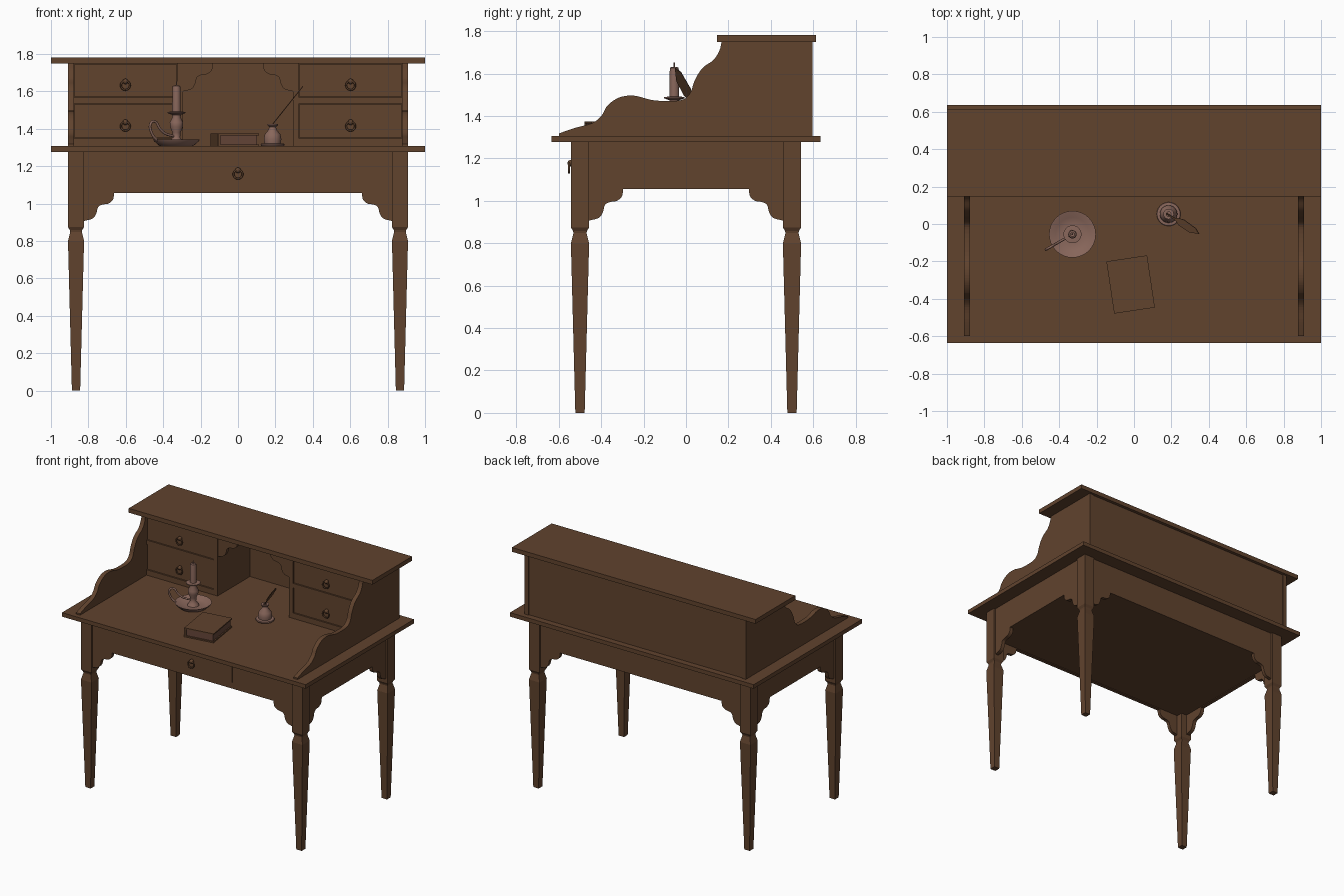
import bpy, bmesh, math
from mathutils import Vector as V, Matrix

old = bpy.data.objects.get("Cube")
if old:
    bpy.data.objects.remove(old, do_unlink=True)


def material(name, r, g, b):
    m = bpy.data.materials.new(name)
    m.use_nodes = True
    m.diffuse_color = (r, g, b, 1)
    m.node_tree.nodes["Principled BSDF"].inputs["Base Color"].default_value = (r, g, b, 1)
    return m


WOOD = material("brown wood", 0.119, 0.056, 0.027)
CLAY = material("dusty rose ceramic", 0.25, 0.135, 0.105)
PAPER = material("aged paper", 0.13, 0.06, 0.04)
X, Y, Z = V((1, 0, 0)), V((0, 1, 0)), V((0, 0, 1))


def finish(name, bm, mat, smooth=False):
    bmesh.ops.recalc_face_normals(bm, faces=bm.faces)
    me = bpy.data.meshes.new(name)
    bm.to_mesh(me)
    bm.free()
    me.materials.append(mat)
    if smooth:
        me.shade_smooth()
        me.set_sharp_from_angle(angle=math.radians(40))
    ob = bpy.data.objects.new(name, me)
    bpy.context.collection.objects.link(ob)
    return ob


def box(name, x, y, z, mat=WOOD):
    bm = bmesh.new()
    bmesh.ops.create_cube(bm, size=1)
    for v in bm.verts:
        v.co = V([(r[0] + r[1]) / 2 + c * (r[1] - r[0]) for c, r in zip(v.co, (x, y, z))])
    return finish(name, bm, mat)


def prism(name, pts, origin, u, v, depth, mat=WOOD):
    """Flat outline in the u, v plane, pushed along depth."""
    bm = bmesh.new()
    face = bm.faces.new([bm.verts.new(V(origin) + u * a + v * b) for a, b in pts])
    ext = bmesh.ops.extrude_face_region(bm, geom=[face])["geom"]
    bmesh.ops.translate(bm, vec=depth, verts=[e for e in ext if isinstance(e, bmesh.types.BMVert)])
    return finish(name, bm, mat)


def spline(pts, n=5):
    """Smooth curve through the points."""
    p = [V(q) for q in pts]
    p = [2 * p[0] - p[1]] + p + [2 * p[-1] - p[-2]]
    out = []
    for a, b, c, d in zip(p, p[1:], p[2:], p[3:]):
        for i in range(n):
            t = i / n
            out.append((2 * b + (c - a) * t + (2 * a - 5 * b + 4 * c - d) * t * t
                        + (3 * b - a - 3 * c + d) * t ** 3) / 2)
    return out + [p[-2]]


def lathe(name, profile, loc, sides=24, mat=CLAY, square=False):
    """Rings of (radius, height); square gives four-sided posts."""
    bm = bmesh.new()
    sides = 4 if square else sides
    k, off = (math.sqrt(2), math.pi / 4) if square else (1, 0)
    rings = []
    for r, z in profile:
        rings.append([bm.verts.new(V(loc) + V((k * r * math.cos(off + math.tau * i / sides),
                                              k * r * math.sin(off + math.tau * i / sides), z)))
                      for i in range(sides)])
    for a, b in zip(rings, rings[1:]):
        for i in range(sides):
            j = (i + 1) % sides
            bm.faces.new((a[i], a[j], b[j], b[i]))
    bm.faces.new(rings[0])
    bm.faces.new(rings[-1])
    return finish(name, bm, mat, not square)


def tube(name, pts, radius, mat, cyclic=False):
    cu = bpy.data.curves.new(name, "CURVE")
    cu.dimensions = "3D"
    cu.bevel_depth, cu.bevel_resolution, cu.use_fill_caps = radius, 2, True
    sp = cu.splines.new("POLY")
    sp.points.add(len(pts) - 1)
    for q, c in zip(sp.points, pts):
        q.co = (*c, 1)
    sp.use_cyclic_u = cyclic
    cu.materials.append(mat)
    bpy.context.collection.objects.link(bpy.data.objects.new(name, cu))


def pull(name, x, y, z):
    """Small knob with a hanging ring, on a face at depth y."""
    bm = bmesh.new()
    bmesh.ops.create_uvsphere(bm, u_segments=12, v_segments=8, radius=0.015,
                              matrix=Matrix.Translation((x, y - 0.006, z + 0.018)))
    finish(name + "_knob", bm, WOOD, True)
    ring = [V((x + 0.024 * math.sin(a), y - 0.014, z - 0.003 + 0.024 * math.cos(a)))
            for a in [math.tau * i / 20 for i in range(20)]]
    tube(name + "_ring", ring, 0.005, WOOD, True)


SCALLOP = [(0, 0)] + [tuple(p) for p in spline(
    [(0.16, 0), (0.155, -0.035), (0.13, -0.057), (0.1, -0.062), (0.075, -0.075),
     (0.065, -0.11), (0.045, -0.137), (0, -0.15)], 4)]

# Desk top and base
box("desk_top", (-1, 1), (-0.635, 0.635), (1.277, 1.307))
box("base_floor", (-0.87, 0.87), (-0.51, 0.51), (1.062, 1.075))
for s, side in ((1, "left"), (-1, "right")):
    box(side + "_apron", sorted((s * 0.868, s * 0.896)), (-0.46, 0.46), (1.057, 1.277))
for s, end in ((-1, "front"), (1, "back")):
    box(end + "_apron", (-0.825, 0.825), sorted((s * 0.505, s * 0.53)), (1.057, 1.277))
box("desk_drawer_front", (-0.326, 0.326), (-0.536, -0.528), (1.103, 1.268))
pull("desk_drawer", 0, -0.538, 1.16)

# Legs with scalloped corner brackets
LEG = [(0.022, 0), (0.043, 0.8), (0.031, 0.848), (0.033, 0.858), (0.043, 0.875), (0.043, 1.277)]
for sx, side in ((1, "left"), (-1, "right")):
    for sy, end in ((1, "back"), (-1, "front")):
        name = end + "_" + side
        lathe(name + "_leg", LEG, (sx * 0.866, sy * 0.5, 0), mat=WOOD, square=True)
        prism(name + "_bracket_long", SCALLOP, (sx * 0.823, sy * 0.505, 1.057), -sx * X, Z, sy * 0.025 * Y)
        prism(name + "_bracket_short", SCALLOP, (sx * 0.868, sy * 0.457, 1.057), -sy * Y, Z, sx * 0.028 * X)

# Upper cabinet
box("cabinet_top", (-1, 1), (0.147, 0.613), (1.75, 1.782))
box("cabinet_back", (-0.877, 0.877), (0.56, 0.59), (1.307, 1.75))
wave = spline([(-0.6, 1.318), (-0.525, 1.344), (-0.445, 1.366), (-0.4, 1.4), (-0.37, 1.45),
               (-0.314, 1.488), (-0.243, 1.496), (-0.149, 1.474), (-0.03, 1.474), (0.017, 1.505),
               (0.042, 1.57), (0.078, 1.627), (0.13, 1.665), (0.158, 1.71), (0.168, 1.75)])
side_outline = [(-0.6, 1.307)] + [tuple(p) for p in wave] + [(0.597, 1.75), (0.597, 1.307)]
for s, side in ((1, "left"), (-1, "right")):
    prism(side + "_cabinet_side", side_outline, (s * 0.877, 0, 0), Y, Z, s * 0.032 * X)
    box(side + "_cabinet_divider", sorted((s * 0.294, s * 0.326)), (0.18, 0.56), (1.307, 1.75))
    box(side + "_drawer_case", sorted((s * 0.326, s * 0.877)), (0.195, 0.56), (1.307, 1.75))
    for z, level in ((1.307, "bottom"), (1.535, "middle")):
        box(side + "_" + level + "_rail", sorted((s * 0.326, s * 0.877)), (0.18, 0.2),
            (z, z + (0.04 if level == "bottom" else 0.032)))
    for lo, hi, level in ((1.35, 1.532, "lower"), (1.57, 1.747, "upper")):
        name = side + "_" + level + "_drawer"
        box(name + "_front", sorted((s * 0.33, s * 0.873)), (0.186, 0.2), (lo, hi))
        pull(name, s * 0.602, 0.184, 1.417 if level == "lower" else 1.635)
    prism(side + "_niche_bracket", SCALLOP, (s * 0.294, 0.185, 1.75), -s * X, Z, 0.025 * Y)

# Candle in a dish with a looped handle
cx, cy = -0.329, -0.055
lathe("candle_dish", [(0.085, 1.307), (0.095, 1.312), (0.12, 1.334), (0.125, 1.343), (0.119, 1.343),
                      (0.09, 1.322), (0.04, 1.322), (0.03, 1.34), (0.02, 1.355), (0.022, 1.38),
                      (0.034, 1.41), (0.036, 1.435), (0.022, 1.462), (0.024, 1.475), (0.048, 1.484),
                      (0.048, 1.49), (0.028, 1.492)], (cx, cy, 0), 32)
lathe("candle", [(0.023, 1.485), (0.022, 1.61), (0.02, 1.628), (0.012, 1.632), (0.004, 1.63),
                 (0.003, 1.652)], (cx, cy, 0), 16)
out = V((-0.87, -0.5, 0))
loop = spline([(0.115, 1.335), (0.145, 1.365), (0.163, 1.41), (0.15, 1.438), (0.125, 1.435),
               (0.105, 1.405), (0.07, 1.375), (0.015, 1.36)], 4)
tube("candle_handle", [V((cx, cy, 0)) + out * r + Z * z for r, z in loop], 0.007, CLAY)

# Ink pot and quill
lathe("ink_pot", [(0.06, 1.307), (0.064, 1.313), (0.062, 1.32), (0.044, 1.322), (0.047, 1.345),
                  (0.042, 1.37), (0.022, 1.395), (0.018, 1.41), (0.028, 1.418), (0.028, 1.426),
                  (0.012, 1.426), (0.012, 1.4)], (0.185, 0.053, 0))
along = V((0.16, -0.1, 0.2))
across = V((0.244, 1, 0.305)).normalized()
prism("quill", [(-0.05, -0.003), (0.25, -0.005), (0.4, -0.02), (0.75, -0.022), (1.03, 0),
                (0.9, 0.018), (0.5, 0.024), (0.3, 0.014), (0.22, 0.004), (-0.05, 0.003)],
      (0.185, 0.05, 1.42), along, across, along.cross(across).normalized() * 0.005)

# Closed book, turned slightly
book = [box("book_bottom_cover", (-0.108, 0.108), (-0.141, 0.141), (1.307, 1.316)),
        box("book_top_cover", (-0.108, 0.108), (-0.141, 0.141), (1.365, 1.374)),
        box("book_spine", (-0.112, -0.1), (-0.141, 0.141), (1.307, 1.374)),
        box("book_pages", (-0.102, 0.1), (-0.133, 0.133), (1.316, 1.365), PAPER)]
for ob in book:
    ob.location = (-0.016, -0.323, 0)
    ob.rotation_euler.z = math.radians(8.5)
